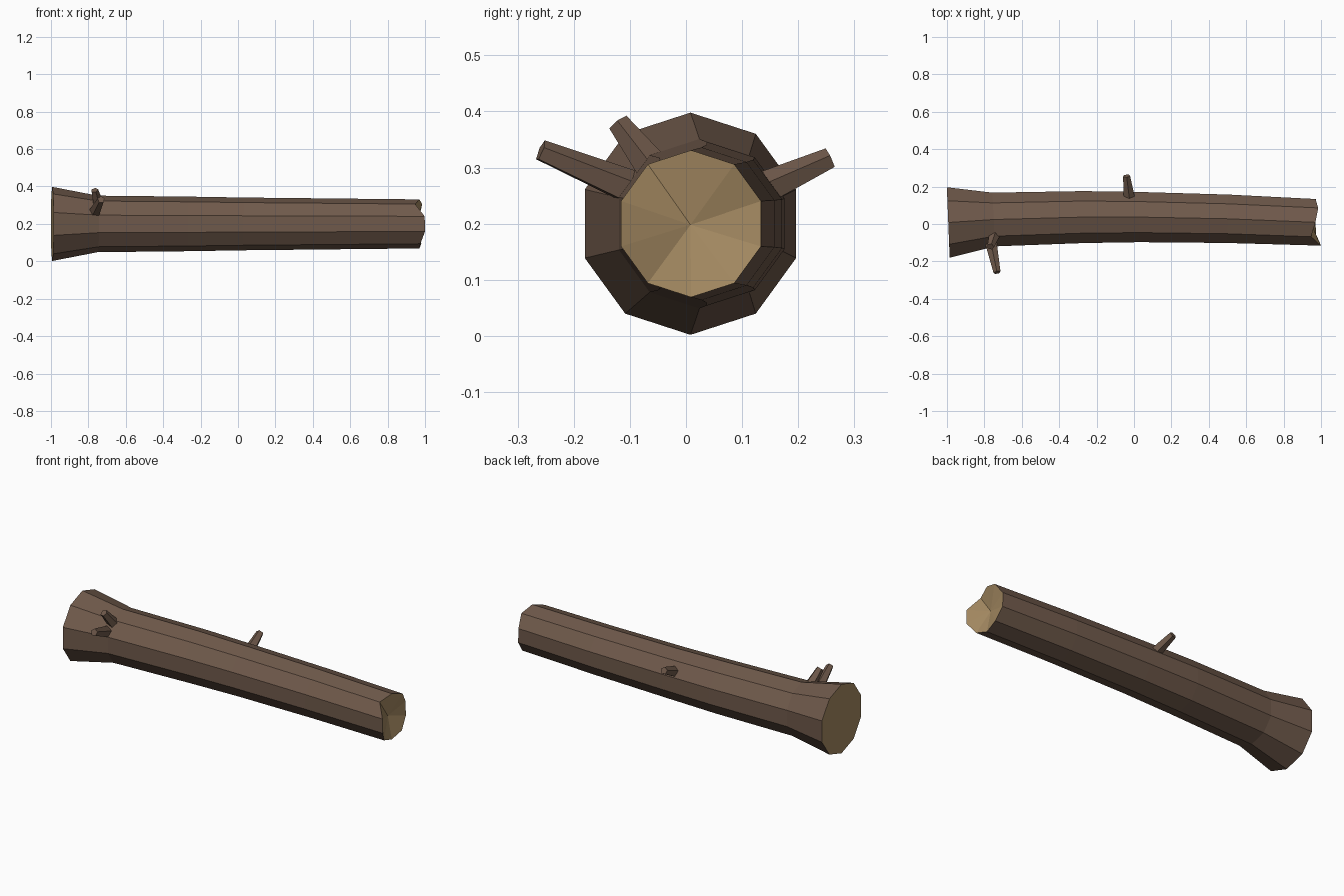
import bpy, bmesh, math
from mathutils import Vector

if "Cube" in bpy.data.objects:
    bpy.data.objects.remove(bpy.data.objects["Cube"])


def material(name, rgb):
    m = bpy.data.materials.new(name)
    m.diffuse_color = (*rgb, 1)
    m.use_nodes = True
    m.node_tree.nodes["Principled BSDF"].inputs["Base Color"].default_value = m.diffuse_color
    return m


bark = material("bark brown", (0.160, 0.101, 0.070))
wood = material("cut wood tan", (0.376, 0.254, 0.122))


def finish(bm, name, mats):
    bmesh.ops.recalc_face_normals(bm, faces=bm.faces)
    mesh = bpy.data.meshes.new(name)
    bm.to_mesh(mesh)
    bm.free()
    for m in mats:
        mesh.materials.append(m)
    obj = bpy.data.objects.new(name, mesh)
    bpy.context.collection.objects.link(obj)
    return obj


# Trunk: ten-sided rings along a gently bowed line (x, centre y, radius)
SIDES = 10
rings = [(-0.993, 0.008, 0.198), (-0.75, 0.024, 0.151), (-0.27, 0.037, 0.146),
         (0.03, 0.037, 0.141), (0.5, 0.028, 0.136), (0.975, 0.009, 0.131)]
tilts = [0.04, 0.05, 0.015, -0.01, -0.03, 0.0]
# splintered end: x of each rim point, from the top towards the front
jag = [0.97, 0.947, 0.998, 1.0, 0.975, 0.97, 0.98, 0.972, 0.97, 0.985]

bm = bmesh.new()
loops = []
for i, (x, cy, r) in enumerate(rings):
    loop = []
    for k in range(SIDES):
        a = math.tau * k / SIDES
        dy, dz = -r * math.sin(a), r * math.cos(a)
        px = jag[k] if i == len(rings) - 1 else x - dy * tilts[i]
        loop.append(bm.verts.new((px, cy + dy, 0.2 + dz)))
    loops.append(loop)
for a, b in zip(loops, loops[1:]):
    for k in range(SIDES):
        n = (k + 1) % SIDES
        bm.faces.new((a[k], a[n], b[n], b[k]))
# sawn root end and hollowed broken end
bm.faces.new(loops[0]).material_index = 1
mid = bm.verts.new((0.945, 0.008, 0.198))
for k in range(SIDES):
    bm.faces.new((loops[-1][k], loops[-1][(k + 1) % SIDES], mid)).material_index = 1
finish(bm, "log_trunk", [bark, wood])


# Broken branch stubs: tapered five-sided pegs sunk into the trunk
def stub(name, base, tip, r0=0.034, r1=0.02):
    base, tip = Vector(base), Vector(tip)
    axis = tip - base
    base = base - axis.normalized() * 0.03
    axis = tip - base
    bm = bmesh.new()
    bmesh.ops.create_cone(bm, cap_ends=True, segments=5, radius1=r0, radius2=r1,
                          depth=axis.length)
    rot = axis.to_track_quat('Z', 'Y')
    for v in bm.verts:
        v.co = rot @ v.co + (base + tip) / 2
    finish(bm, name, [bark])


stub("stub_front_low", (-0.763, -0.11, 0.268), (-0.732, -0.259, 0.33))
stub("stub_front_high", (-0.747, -0.062, 0.303), (-0.767, -0.121, 0.38))
stub("stub_back", (-0.025, 0.14, 0.262), (-0.04, 0.257, 0.316))
